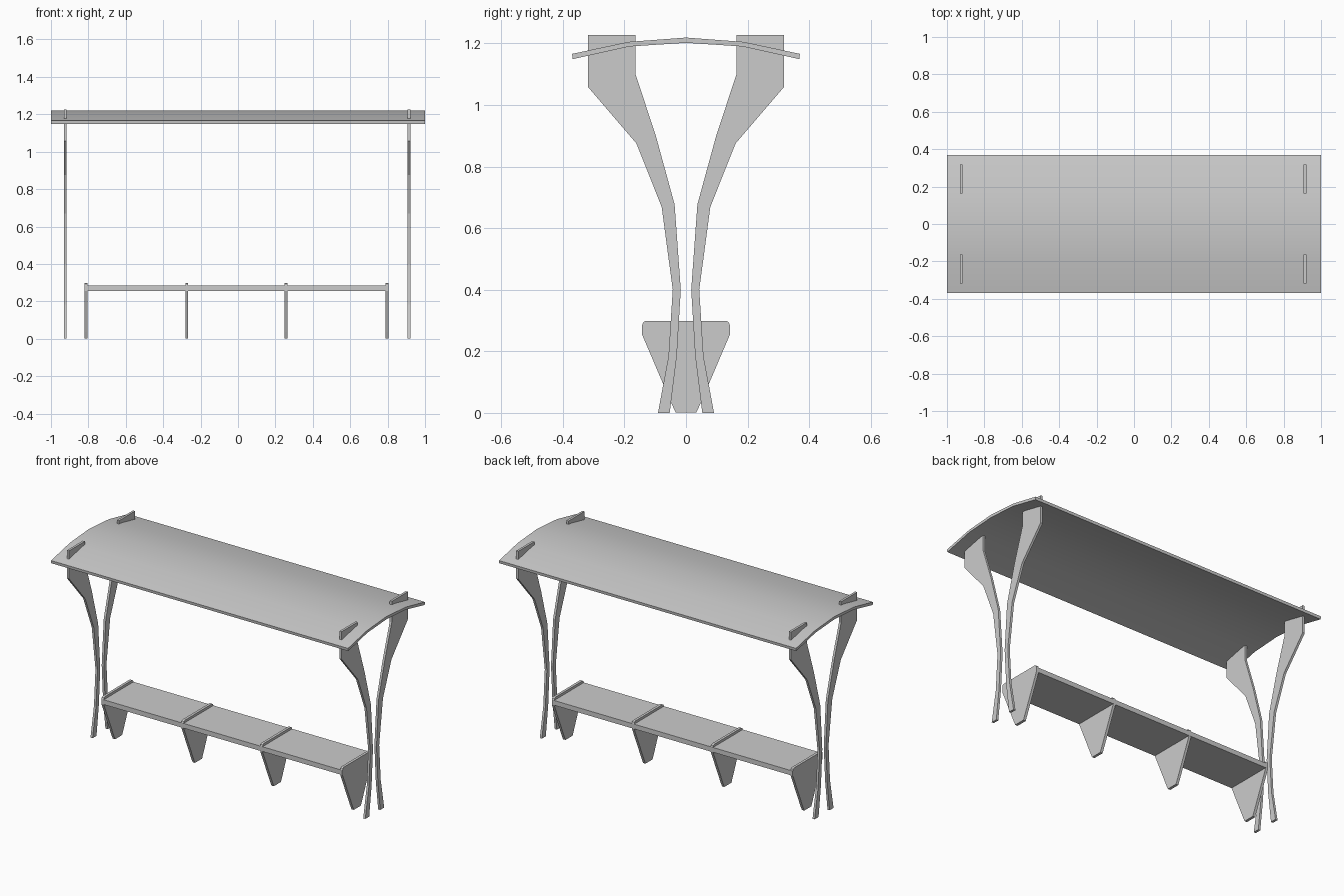
import bpy, bmesh
from mathutils import Vector

if "Cube" in bpy.data.objects:
    bpy.data.objects.remove(bpy.data.objects["Cube"])


def plate(name, profile, x0, x1, smooth=False):
    """Extrude a (y, z) outline along x from x0 to x1."""
    bm = bmesh.new()
    face = bm.faces.new([bm.verts.new((x0, y, z)) for y, z in profile])
    ext = bmesh.ops.extrude_face_region(bm, geom=[face])
    verts = [g for g in ext["geom"] if isinstance(g, bmesh.types.BMVert)]
    bmesh.ops.translate(bm, verts=verts, vec=Vector((x1 - x0, 0, 0)))
    bmesh.ops.recalc_face_normals(bm, faces=bm.faces)
    mesh = bpy.data.meshes.new(name)
    bm.to_mesh(mesh)
    bm.free()
    ob = bpy.data.objects.new(name, mesh)
    bpy.context.collection.objects.link(ob)
    if smooth:
        bpy.ops.object.select_all(action='DESELECT')
        ob.select_set(True)
        bpy.context.view_layer.objects.active = ob
        bpy.ops.object.shade_smooth_by_angle()
    return ob


def mirrored(half):
    """Close a +y half outline with its -y reflection."""
    return half + [(-y, z) for y, z in reversed(half)]


# Arched roof sheet
roof_top = [(-0.37, 1.166), (-0.187, 1.205), (0, 1.219), (0.187, 1.205), (0.37, 1.166)]
roof_bottom = [(0.368, 1.149), (0.184, 1.19), (0, 1.202), (-0.184, 1.19), (-0.368, 1.149)]
plate("roof", roof_top + roof_bottom, -1, 1, smooth=True)

# Curved posts that flare into roof brackets, poking through the roof
post = [(0.053, 0), (0.091, 0), (0.057, 0.183), (0.043, 0.40), (0.079, 0.669),
        (0.161, 0.875), (0.318, 1.058), (0.318, 1.227), (0.164, 1.227),
        (0.164, 1.10), (0.098, 0.90), (0.037, 0.677), (0.017, 0.40), (0.03, 0.183)]
for x, end in ((-0.923, "left"), (0.914, "right")):
    for side, label in ((1, "back"), (-1, "front")):
        plate(f"post_{end}_{label}", [(y * side, z) for y, z in post], x - 0.007, x + 0.007)

# Bench seat
plate("seat", mirrored([(0.143, 0.255), (0.143, 0.284)]), -0.819, 0.802)

# Tapered bench supports
leg = [(0.034, 0.002), (0.049, 0.035), (0.1425, 0.254), (0.1425, 0.285), (0.139, 0.294), (0.131, 0.299)]
for i, x in enumerate((-0.812, -0.274, 0.257, 0.796)):
    plate(f"bench_leg_{i + 1}", mirrored(leg), x - 0.008, x + 0.008)
